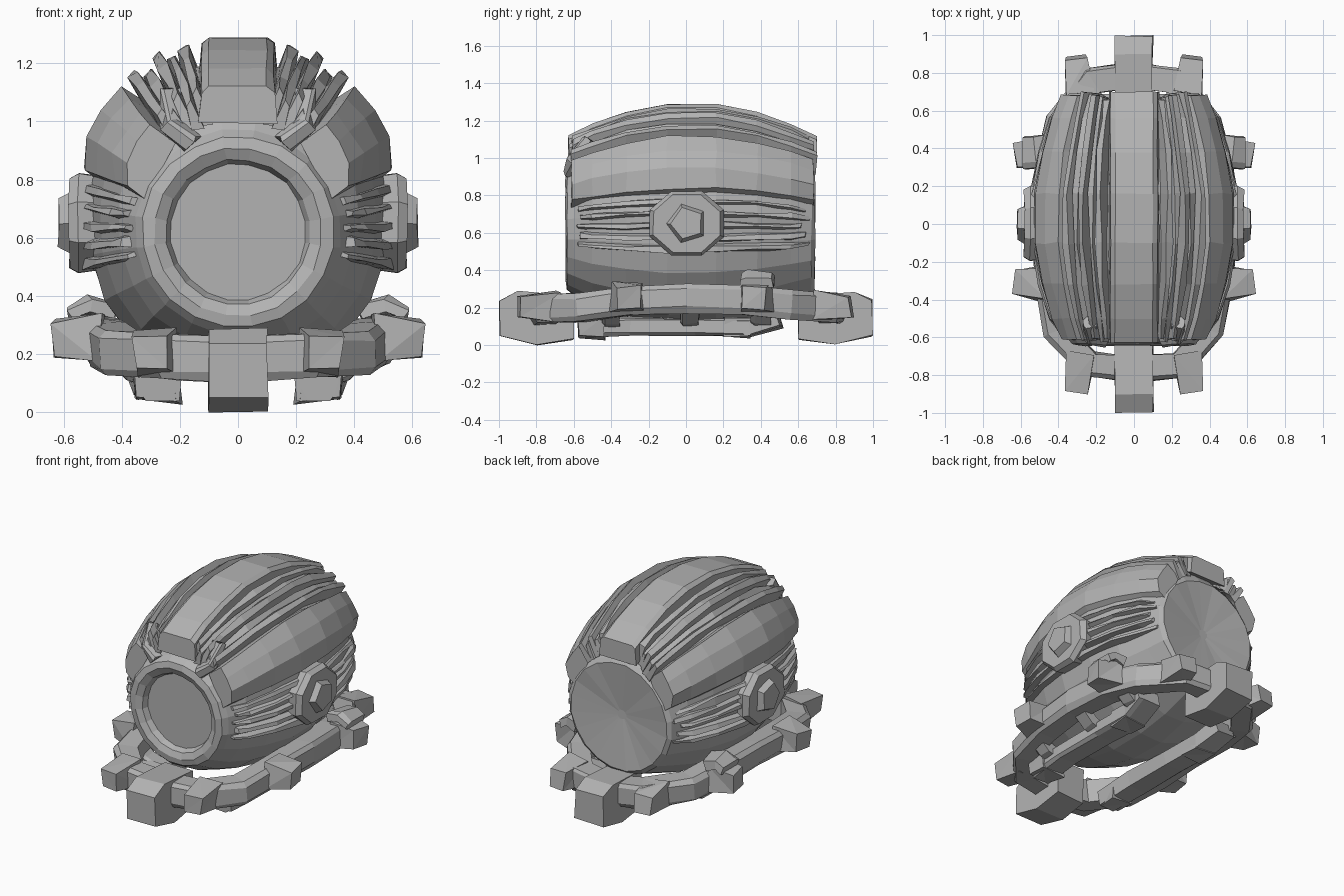
import bpy
import bmesh
import random
from math import sin, cos, radians, pi
from mathutils import Vector, Matrix

random.seed(4)
if "Cube" in bpy.data.objects:
    bpy.data.objects.remove(bpy.data.objects["Cube"], do_unlink=True)

GREY = (0.45, 0.45, 0.45, 1)
grey = bpy.data.materials.new("plain grey")
grey.use_nodes = True
grey.diffuse_color = GREY
grey.node_tree.nodes["Principled BSDF"].inputs["Base Color"].default_value = GREY

AXIS_Z = 0.62            # height of the barrel axis
STATIONS = [-0.62, -0.5, -0.32, -0.1, 0.16, 0.38, 0.56, 0.68]


def finish(name, bm, mirror=False, jitter=0.0):
    """Turn a bmesh into a flat shaded object, optionally mirrored in x."""
    for v in bm.verts:
        v.co += Vector([random.uniform(-jitter, jitter) for _ in range(3)])
    bmesh.ops.recalc_face_normals(bm, faces=bm.faces)
    mesh = bpy.data.meshes.new(name)
    bm.to_mesh(mesh)
    bm.free()
    mesh.materials.append(grey)
    obj = bpy.data.objects.new(name, mesh)
    bpy.context.collection.objects.link(obj)
    if mirror:
        obj.modifiers.new("Mirror", 'MIRROR').use_mirror_merge = False
    return obj


def loft(name, sections, closed=False, mirror=False, jitter=0.0):
    """Skin a run of equal-length closed sections, capping open ends."""
    bm = bmesh.new()
    rings = [[bm.verts.new(p) for p in s] for s in sections]
    pairs = list(zip(rings, rings[1:]))
    if closed:
        pairs.append((rings[-1], rings[0]))
    for a, b in pairs:
        for i in range(len(a)):
            j = (i + 1) % len(a)
            bm.faces.new((a[i], a[j], b[j], b[i]))
    if not closed:
        bm.faces.new(rings[0])
        bm.faces.new(rings[-1])
    return finish(name, bm, mirror, jitter)


def polar(angle, r, y):
    a = radians(angle)
    return Vector((r * cos(a), y, AXIS_Z + r * sin(a)))


def drop(y):
    """How far the barrel has narrowed at y."""
    return 0.17 * (abs(y - 0.03) / 0.65) ** 2


def stations(start, end):
    return [start] + [y for y in STATIONS if start + 0.04 < y < end - 0.04] + [end]


def arched_bar(name, profile, start=-0.62, end=0.68, taper=0.0, jitter=0.006):
    """Run an (angle, radius) profile along the curved barrel."""
    ys = stations(start, end)
    sections = []
    for y in ys:
        t = taper if y in (start, end) else 0
        sections.append([polar(a, r - drop(y) - t, y) for a, r in profile])
    return loft(name, sections, mirror=True, jitter=jitter)


def bar(name, points, w, h, closed=False, mirror=False, jitter=0.0):
    """Sweep an upright bevelled rectangle along a path."""
    pts = [Vector(p) for p in points]
    n = len(pts)
    sections = []
    for i, p in enumerate(pts):
        before = pts[i - 1] if closed or i else p
        after = pts[(i + 1) % n] if closed or i < n - 1 else p
        side = (after - before).cross(Vector((0, 0, 1))).normalized()
        up = side.cross(after - before).normalized()
        sections.append([p + side * w * a + up * h * b for a, b in
                         ((-.5, -.5), (.35, -.5), (.5, -.3), (.5, .35), (.35, .5), (-.5, .5))])
    return loft(name, sections, closed, mirror, jitter)


def chunk(name, centre, size, taper=0.75, axis=1, turn=0, jitter=0.012):
    """A rough mirrored block whose outer end along an axis is narrower."""
    bm = bmesh.new()
    bmesh.ops.create_cube(bm, size=1)
    outward = 1 if centre[axis] > 0 else -1
    for v in bm.verts:
        if v.co[axis] * outward > 0:
            for k in range(3):
                if k != axis:
                    v.co[k] *= taper
    bmesh.ops.scale(bm, vec=size, verts=bm.verts)
    bmesh.ops.rotate(bm, verts=bm.verts, matrix=Matrix.Rotation(radians(turn), 3, 'Z'))
    bmesh.ops.translate(bm, vec=centre, verts=bm.verts)
    bmesh.ops.triangulate(bm, faces=bm.faces)
    return finish(name, bm, True, jitter)


# barrel shell with a rimmed, sunken front window and a dished rear
SIDES = 20


def barrel_ring(y, r=None):
    out = []
    for k in range(SIDES):
        a = 360 * (k + 0.5) / SIDES
        full = 0.52 + 0.08 * max(0, sin(radians(a)))
        out.append(polar(a, r if r else full - drop(y), y))
    return out


shell = [barrel_ring(-0.59, 0.235), barrel_ring(-0.625, 0.25), barrel_ring(-0.645, 0.29),
         barrel_ring(-0.635, 0.33), barrel_ring(-0.6, 0.355)]
shell += [barrel_ring(y) for y in STATIONS[1:-1]]
shell += [barrel_ring(0.67, 0.37), barrel_ring(0.69, 0.345), barrel_ring(0.655, 0.03)]
loft("barrel_shell", shell, jitter=0.003)

# raised crown panel of constant width
crown = []
for y in stations(-0.63, 0.7):
    top, base = [AXIS_Z + r - drop(y) for r in (0.675, 0.55)]
    half_section = [(0.135, base), (0.125, top - 0.02), (0.1, top)]
    crown.append([Vector((x, y, z)) for x, z in half_section]
                 + [Vector((-x, y, z)) for x, z in reversed(half_section)])
loft("crown_panel", crown, jitter=0.003)

# shoulder pads and the ridges between them and the crown
arched_bar("shoulder_pad", [(20, 0.5), (22.5, 0.575), (32, 0.62), (42, 0.635),
                            (51, 0.645), (55, 0.54)], -0.61, 0.68)
for k, (angle, r) in enumerate([(56.5, 0.665), (61, 0.645), (65.5, 0.68), (69.5, 0.65), (73.5, 0.675)]):
    arched_bar("crown_ridge_%d" % (k + 1),
               [(angle - 3, 0.55), (angle - 1.7, r - 0.01), (angle + 1.2, r), (angle + 2.8, 0.55)],
               -0.61 - 0.01 * (k % 2), 0.7 - 0.01 * k, jitter=0.008)

# clamps over the window rim
bar("window_clamp", [polar(62, 0.34, -0.62), polar(58, 0.43, -0.6), polar(64, 0.53, -0.52)],
    0.06, 0.06, mirror=True, jitter=0.008)

# thin fins on the flanks
for k in range(5):
    a = -12 + 7 * k
    arched_bar("flank_fin_%d" % (k + 1),
               [(a - 3.2, 0.49), (a - 1, 0.56), (a + 1.5, 0.55), (a + 3.4, 0.49)],
               -0.58 + 0.02 * (k % 2), 0.66 - 0.02 * (k % 3), taper=0.015, jitter=0.009)


# side hubs with a small boss
def disc_section(x, r, n, squash=1.0):
    angles = [2 * pi * (k + .5) / n for k in range(n)]
    return [Vector((x, 0.005 + r * cos(a), 0.65 + r * squash * sin(a))) for a in angles]


loft("side_hub", [disc_section(x, r, 8, 0.86) for x, r in ((0.46, 0.2), (0.55, 0.215), (0.582, 0.195))],
     mirror=True, jitter=0.004)
loft("hub_boss", [disc_section(x, r, 5) for x, r in ((0.57, 0.115), (0.618, 0.09))],
     mirror=True, jitter=0.004)

# bumper ring around the base
front_half = [(0.24, -0.745, 0.19), (0.41, -0.56, 0.2), (0.455, -0.3, 0.235), (0.47, 0, 0.25)]
back_half = [(0.455, 0.3, 0.245), (0.4, 0.54, 0.215), (0.23, 0.76, 0.2)]
half = front_half + back_half
ring = [(0, -0.77, 0.18)] + half + [(0, 0.79, 0.18)] + [(-x, y, z) for x, y, z in reversed(half)]
bar("bumper_ring", ring, 0.14, 0.15, closed=True, jitter=0.008)

# faceted blocks on the front and back of the bumper
outline = [(0.6, 0.03), (0.8, 0.0), (0.995, 0.05), (0.995, 0.24), (0.9, 0.285), (0.6, 0.265)]
for end, title in ((-1, "front"), (1, "back")):
    loft(title + "_bumper_block",
         [[Vector((x, end * y, z)) for y, z in outline] for x in (-0.1, 0.1)], jitter=0.005)
    chunk(title + "_corner_knob", (0.29, end * 0.785, 0.205), (0.15, 0.2, 0.16), 0.75, 1, -8 * end)

# knobs and clips on the sides of the bumper
for y, turn in ((-0.31, 5), (0.37, -5)):
    chunk("side_knob", (0.55, y, 0.255), (0.16, 0.18, 0.155), 0.75, 0, turn)
bar("bumper_clip", [(0.44, 0.4, 0.34), (0.52, 0.38, 0.365), (0.585, 0.38, 0.33)], 0.17, 0.06,
    mirror=True, jitter=0.01)

# runners below the barrel, with struts out to the bumper
bar("runner", [(0.27, -0.57, 0.09), (0.28, -0.3, 0.1), (0.28, 0.05, 0.095),
               (0.28, 0.34, 0.095), (0.3, 0.5, 0.14)], 0.15, 0.095, mirror=True, jitter=0.008)
for y in (-0.5, 0.28):
    chunk("runner_foot", (0.28, y, 0.09), (0.16, 0.14, 0.11), 0.85)
for y in (-0.4, 0.02, 0.4):
    bar("runner_strut", [(0.28, y, 0.11), (0.37, y, 0.14), (0.45, y, 0.21)], 0.1, 0.06,
        mirror=True, jitter=0.006)
